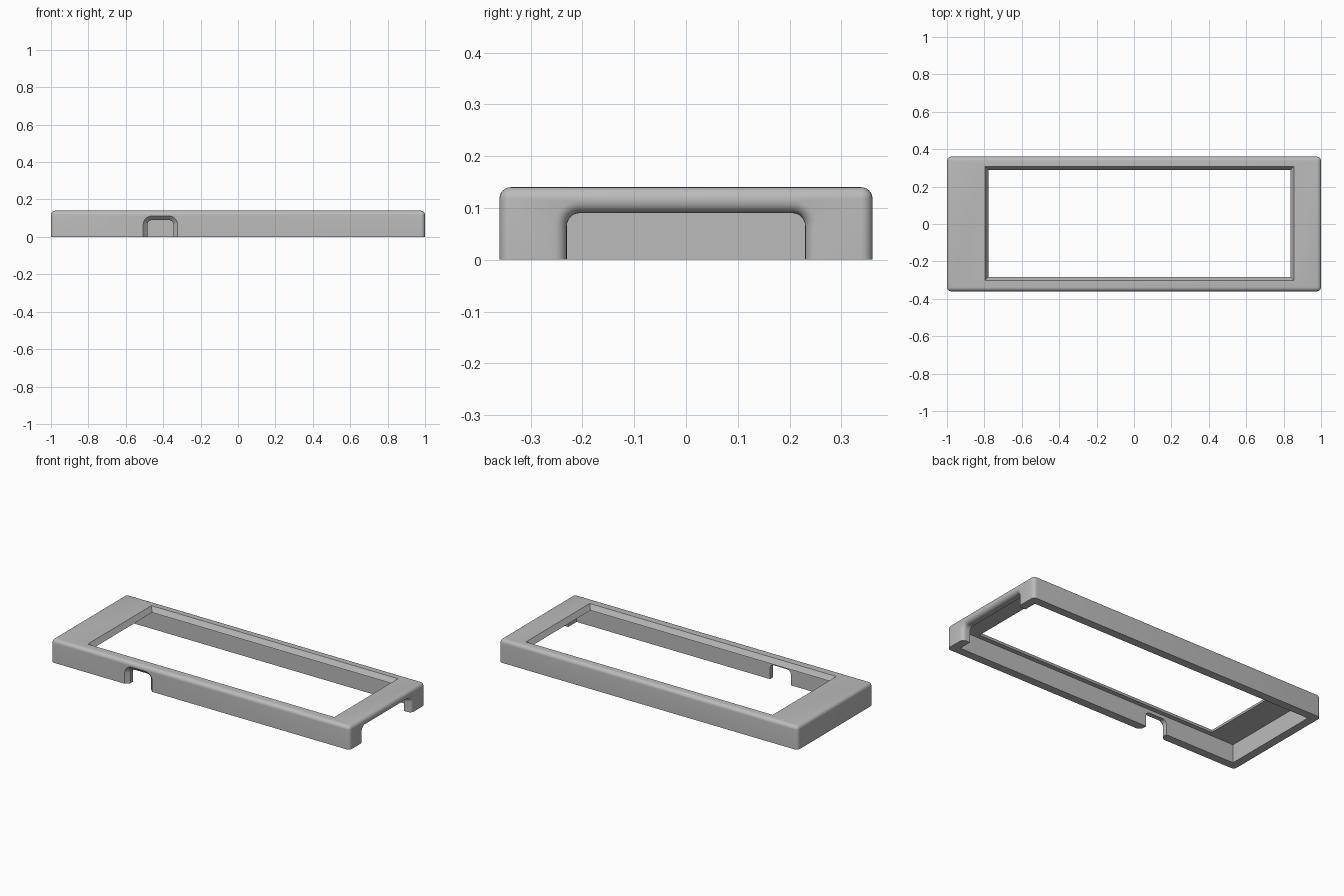
import bpy, bmesh
from math import sin, cos, pi, sqrt, radians
from mathutils import Vector

if "Cube" in bpy.data.objects:
    bpy.data.objects.remove(bpy.data.objects["Cube"])

LENGTH, WIDTH, HEIGHT = 2.0, 0.72, 0.14
WALL, CEILING = 0.05, 0.11

grey = bpy.data.materials.new("plain grey")
grey.use_nodes = True
colour = (0.5, 0.5, 0.5, 1)
grey.diffuse_color = colour
grey.node_tree.nodes["Principled BSDF"].inputs["Base Color"].default_value = colour


def make_object(name, bm):
    bmesh.ops.recalc_face_normals(bm, faces=bm.faces[:])
    mesh = bpy.data.meshes.new(name)
    bm.to_mesh(mesh)
    bm.free()
    mesh.materials.append(grey)
    obj = bpy.data.objects.new(name, mesh)
    bpy.context.collection.objects.link(obj)
    return obj


def loft(name, sections):
    """Closed solid through matching rings of points."""
    bm = bmesh.new()
    rings = [[bm.verts.new(p) for p in ring] for ring in sections]
    for a, b in zip(rings, rings[1:]):
        for i in range(len(a)):
            j = (i + 1) % len(a)
            bm.faces.new((a[i], a[j], b[j], b[i]))
    bm.faces.new(rings[0])
    bm.faces.new(rings[-1])
    return make_object(name, bm)


def rectangle(x0, x1, y0, y1, z):
    return [Vector(p) for p in ((x0, y0, z), (x1, y0, z), (x1, y1, z), (x0, y1, z))]


def arch(half, top, radius, grow, steps=8):
    """Rounded doorway outline, enlarged by grow."""
    h, t, r = half + grow, top + grow, radius + grow
    points = [(h, -0.05)]
    for side in (1, -1):
        for i in range(steps + 1):
            a = pi / 2 * i / steps + (0 if side > 0 else pi / 2)
            points.append((side * (h - r) + r * cos(a), t - r + r * sin(a)))
    return points + [(-h, -0.05)]


def notch(name, place, half, top, radius, flare):
    """Doorway cutter; flare lists (depth into the wall, growth)."""
    return loft(name, [[place(u, v, d) for u, v in arch(half, top, radius, g)]
                       for d, g in flare])


# Outer shell: top and upright edges rounded, bottom rim sharp
bm = bmesh.new()
bmesh.ops.create_cube(bm, size=1)
for v in bm.verts:
    v.co = Vector((v.co.x * LENGTH, v.co.y * WIDTH, (v.co.z + 0.5) * HEIGHT))
edges = [e for e in bm.edges if max(v.co.z for v in e.verts) > 0.01]
bmesh.ops.bevel(bm, geom=edges, offset=0.022, segments=6, profile=0.5, affect='EDGES')
frame = make_object("bezel_frame", bm)

# Hollow underside
hx, hy = LENGTH / 2 - WALL, WIDTH / 2 - WALL
cavity = loft("cavity_cutter", [rectangle(-hx, hx, -hy, hy, z) for z in (-0.05, CEILING)])

# Window with sloping sides
window = loft("window_cutter", [
    rectangle(-0.778 - g, 0.838 + g, -0.283 - g, 0.29 + g, z)
    for z, g in ((0.08, 0), (CEILING, 0), (HEIGHT, 0.018), (HEIGHT + 0.02, 0.018))])

# Wide end opening with a rounded lip
R = 0.024
lip = [(-0.03, R)]
for i in range(7):
    d = R * (1 - cos(pi / 2 * i / 6))
    lip.append((d, R - sqrt(max(0, R * R - (R - d) ** 2))))
lip.append((0.1, 0))
end_opening = notch("end_opening_cutter", lambda u, v, d: Vector((LENGTH / 2 - d, u, v)),
                    0.23, 0.09, 0.025, lip)

# Small front opening with a chamfered lip
front_opening = notch("front_opening_cutter",
                      lambda u, v, d: Vector((u - 0.415, d - WIDTH / 2, v)),
                      0.07, 0.09, 0.025,
                      [(-0.03, 0.022), (0, 0.022), (0.022, 0), (0.1, 0)])

# Cut the shell
bpy.ops.object.select_all(action='DESELECT')
bpy.context.view_layer.objects.active = frame
frame.select_set(True)
for cutter in (cavity, window, end_opening, front_opening):
    cutter.hide_render = True
    mod = frame.modifiers.new(cutter.name, 'BOOLEAN')
    mod.operation = 'DIFFERENCE'
    mod.solver = 'EXACT'
    mod.object = cutter
    bpy.ops.object.modifier_apply(modifier=mod.name)
    bpy.data.objects.remove(cutter)

bpy.ops.object.shade_smooth_by_angle(angle=radians(30))
